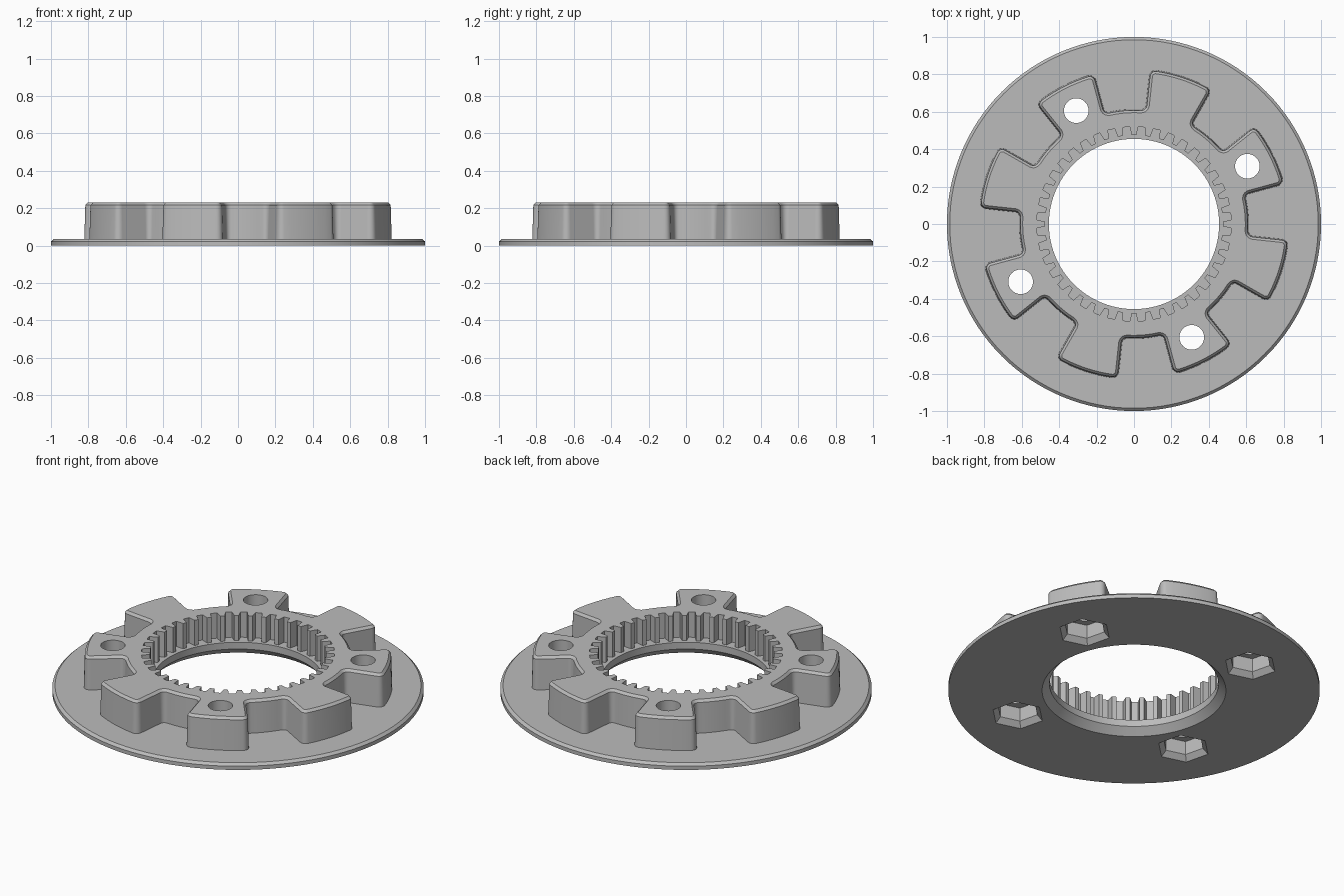
import bpy, bmesh
from math import sin, cos, pi, radians

cube = bpy.data.objects.get("Cube")
if cube:
    bpy.data.objects.remove(cube)

grey = bpy.data.materials.new("plain_grey")
grey.use_nodes = True
colour = (0.5, 0.5, 0.5, 1)
grey.diffuse_color = colour
grey.node_tree.nodes["Principled BSDF"].inputs["Base Color"].default_value = colour

LOBES, TEETH, PHASE = 8, 40, radians(27)


def polar(r, a, centre=(0, 0)):
    return centre[0] + r * cos(a), centre[1] + r * sin(a)


def ring(r, n, centre=(0, 0), turn=0.0):
    return [polar(r, turn + 2 * pi * i / n, centre) for i in range(n)]


def loft(name, layers):
    """Closed solid through stacked outlines, given as (points, height)."""
    bm = bmesh.new()
    rows = [[bm.verts.new((x, y, z)) for x, y in pts] for pts, z in layers]
    for low, high in zip(rows, rows[1:]):
        n = len(low)
        for i in range(n):
            j = (i + 1) % n
            bm.faces.new((low[i], low[j], high[j], high[i]))
    bm.faces.new(rows[0][::-1])
    bm.faces.new(rows[-1])
    mesh = bpy.data.meshes.new(name)
    bm.to_mesh(mesh)
    bm.free()
    ob = bpy.data.objects.new(name, mesh)
    bpy.context.collection.objects.link(ob)
    mesh.materials.append(grey)
    return ob


def combine(body, tool, operation):
    """Apply a boolean and discard the tool."""
    mod = body.modifiers.new(operation, "BOOLEAN")
    mod.operation, mod.solver, mod.object = operation, "EXACT", tool
    bpy.context.view_layer.objects.active = body
    bpy.ops.object.modifier_apply(modifier=mod.name)
    bpy.data.objects.remove(tool)


def lobed_outline(inset, outer=0.825, root=0.608, corner=0.03):
    """Eight radial lobes with rounded corners and filleted roots."""
    half, pitch, steps = radians(11.8), 2 * pi / LOBES, 5
    side = []
    for i in range(steps + 1):
        t = pi / 2 * (1 - i / steps)
        r = outer - corner + (corner - inset) * sin(t)
        side.append((r, half - (corner - (corner - inset) * cos(t)) / r))
    for i in range(steps + 1):
        t = pi / 2 * i / steps
        r = root + corner - (corner + inset) * sin(t)
        side.append((r, half + (corner - (corner + inset) * cos(t)) / r))
    # Fill the tip and root arcs with evenly spaced points
    tip, foot = side[0][1], side[-1][1]
    tips = [(outer - inset, tip * k / 4) for k in range(4)]
    feet = [(root - inset, foot + (pitch / 2 - foot) * k / 4) for k in range(1, 5)]
    half_lobe = tips + side + feet
    lobe = [(r, -a) for r, a in half_lobe[-2:0:-1]] + half_lobe
    return [polar(r, a + PHASE + k * pitch) for k in range(LOBES) for r, a in lobe]


def gear_outline(tip=0.475, root=0.52):
    """Internal gear teeth with tapered flanks."""
    pitch = 2 * pi / TEETH
    tooth = [(tip, -0.16), (tip, 0.16), (root, 0.28), (root, 0.72)]
    return [polar(r, (k + f) * pitch) for k in range(TEETH) for r, f in tooth]


# Flange with a chamfered rim, and the lobed hub standing on it
body = loft("flanged_hub", [(ring(1, 128), 0), (ring(1, 128), 0.022),
                            (ring(0.985, 128), 0.036)])
hub = loft("lobed_hub", [(lobed_outline(-0.006), 0.015), (lobed_outline(0), 0.216),
                         (lobed_outline(0.013), 0.23)])
combine(body, hub, "UNION")

# Central bore: flared mouth, plain lip, then toothed section above a ledge
bore = loft("bore_cutter", [(ring(0.51, 96), -0.015), (ring(0.455, 96), 0.04),
                            (ring(0.455, 96), 0.3)])
combine(body, bore, "DIFFERENCE")
teeth = loft("teeth_cutter", [(gear_outline(), 0.08), (gear_outline(), 0.3)])
combine(body, teeth, "DIFFERENCE")

# Four bolt holes with flared hexagonal nut pockets underneath
for k in range(4):
    c = polar(0.68, PHASE + k * pi / 2)
    turn = radians(44)
    pocket = loft("pocket_cutter", [(ring(0.16, 6, c, turn), -0.015),
                                    (ring(0.115, 6, c, turn), 0.03),
                                    (ring(0.115, 6, c, turn), 0.11)])
    combine(body, pocket, "DIFFERENCE")
    hole = loft("hole_cutter", [(ring(0.066, 40, c), 0.05), (ring(0.066, 40, c), 0.3)])
    combine(body, hole, "DIFFERENCE")

# Smooth the curved walls and keep the edges crisp
bpy.ops.object.select_all(action="DESELECT")
body.select_set(True)
bpy.context.view_layer.objects.active = body
bpy.ops.object.shade_smooth_by_angle(angle=radians(25))
